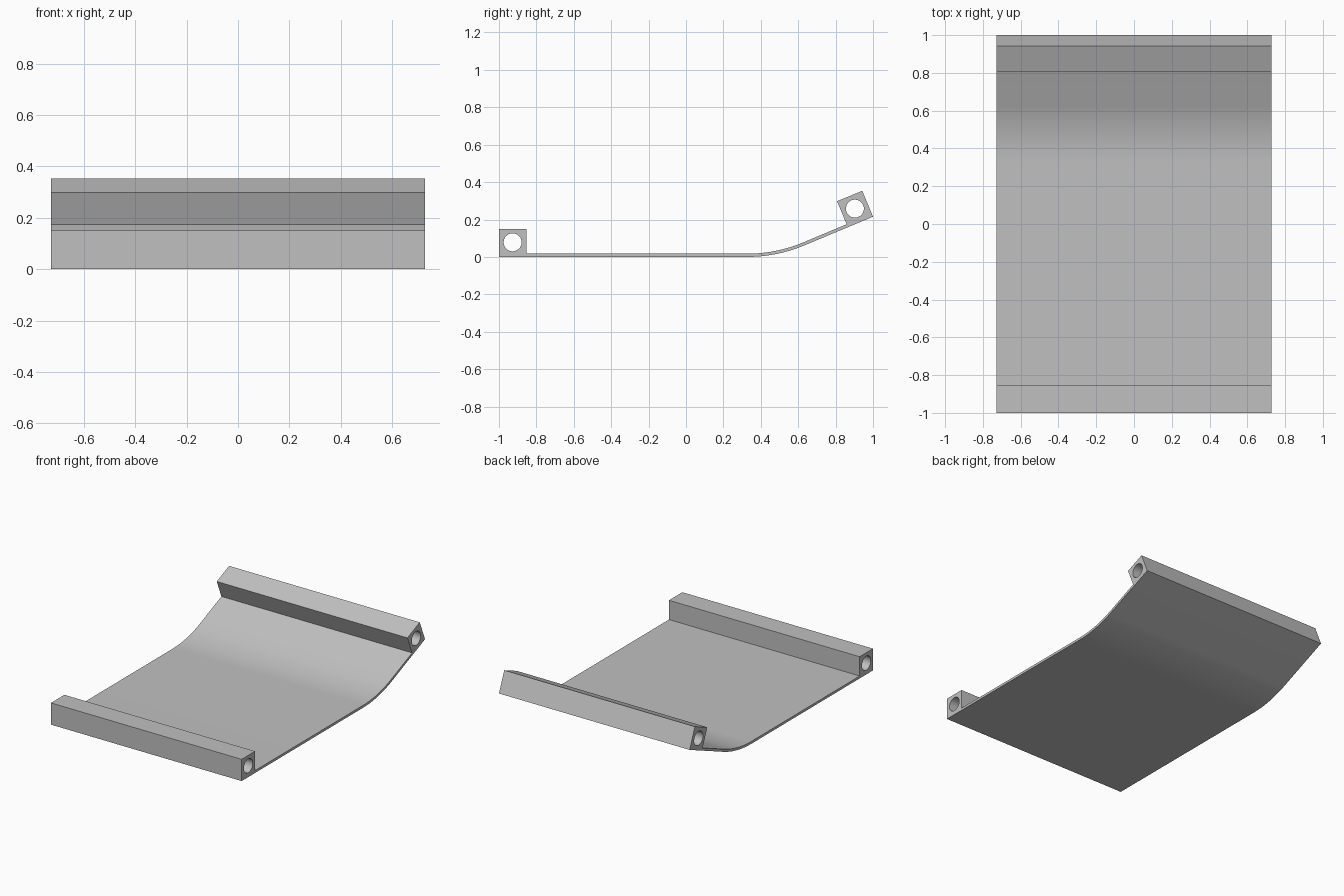
import bpy, bmesh, math
from mathutils import Vector, Matrix

cube = bpy.data.objects.get("Cube")
if cube:
    bpy.data.objects.remove(cube, do_unlink=True)

HALF_WIDTH = 0.728
THICK = 0.017          # sheet thickness
BLOCK = 0.146          # length of each end block
HEIGHT = 0.15          # height of each end block
HOLE = 0.048           # bore radius
ANGLE = math.radians(22.5)
BEND = Vector((0.325, 0.8))   # centre of the bend, in (y, z)

grey = bpy.data.materials.new("light_grey")
grey.use_nodes = True
grey.diffuse_color = (0.53, 0.53, 0.53, 1)
grey.node_tree.nodes["Principled BSDF"].inputs["Base Color"].default_value = grey.diffuse_color


def arc(radius, steps=16):
    """Points along the bend, from flat to tilted."""
    angles = [ANGLE * i / steps for i in range(steps + 1)]
    return [BEND + radius * Vector((math.sin(a), -math.cos(a))) for a in angles]


# Directions along and across the tilted end
along = Vector((math.cos(ANGLE), math.sin(ANGLE)))
across = Vector((-along.y, along.x))
tip = Vector((1.0, 0.215))

# Side outline: underside, rear block, top of the sheet, front block
outline = [Vector((-1, 0))] + arc(BEND.y)
outline += [tip, tip + HEIGHT * across,
            tip + HEIGHT * across - BLOCK * along,
            tip + THICK * across - BLOCK * along]
outline += arc(BEND.y - THICK)[::-1]
outline += [Vector((BLOCK - 1, THICK)), Vector((BLOCK - 1, HEIGHT)), Vector((-1, HEIGHT))]

# Curved sheet with both end blocks
bm = bmesh.new()
face = bm.faces.new([bm.verts.new((-HALF_WIDTH, p.x, p.y)) for p in outline])
side = bmesh.ops.extrude_face_region(bm, geom=[face])
moved = [v for v in side["geom"] if isinstance(v, bmesh.types.BMVert)]
bmesh.ops.translate(bm, verts=moved, vec=(2 * HALF_WIDTH, 0, 0))
bmesh.ops.recalc_face_normals(bm, faces=bm.faces)
mesh = bpy.data.meshes.new("curved_plate")
bm.to_mesh(mesh)
bm.free()
plate = bpy.data.objects.new("curved_plate", mesh)
bpy.context.collection.objects.link(plate)
mesh.materials.append(grey)

# Bores through both end blocks
rear = tip - BLOCK / 2 * along + 0.077 * across
front = Vector((BLOCK / 2 - 1, 0.078))
cutters = []
for name, spot in (("front_bore", front), ("rear_bore", rear)):
    bpy.ops.mesh.primitive_cylinder_add(vertices=48, radius=HOLE, depth=3 * HALF_WIDTH,
                                        location=(0, spot.x, spot.y),
                                        rotation=(0, math.pi / 2, 0))
    cutter = bpy.context.object
    cutter.name = name + "_cutter"
    cutter.hide_render = True
    cutter.data.materials.append(grey)
    cut = plate.modifiers.new(name, "BOOLEAN")
    cut.operation = "DIFFERENCE"
    cut.solver = "EXACT"
    cut.object = cutter
    cutters.append(cutter)

# Apply the bores, then smooth the bend and the bores
bpy.ops.object.select_all(action="DESELECT")
plate.select_set(True)
bpy.context.view_layer.objects.active = plate
for name in [m.name for m in plate.modifiers]:
    bpy.ops.object.modifier_apply(modifier=name)
for cutter in cutters:
    bpy.data.objects.remove(cutter, do_unlink=True)
bpy.ops.object.shade_smooth_by_angle(angle=math.radians(20))
